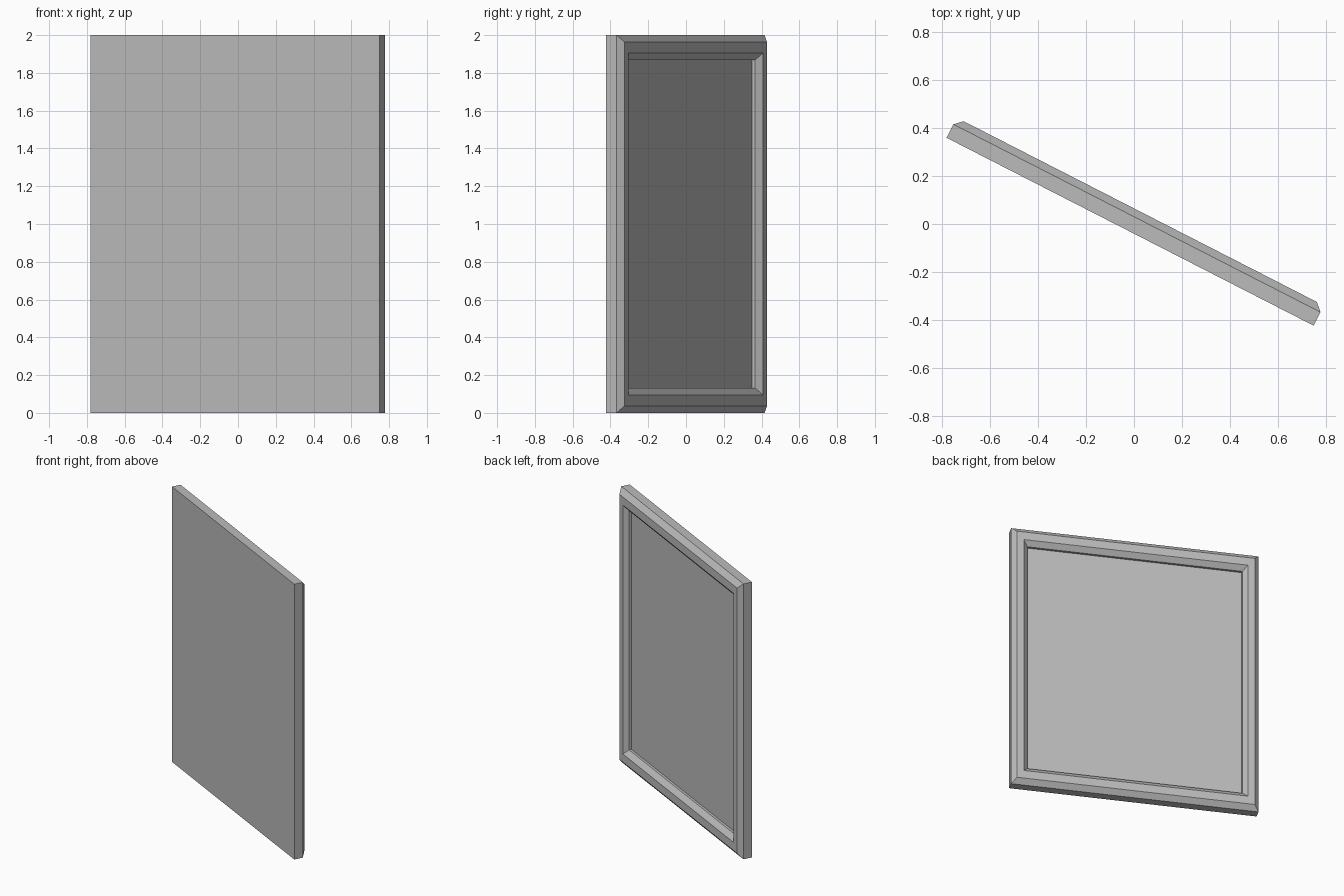
import bpy, bmesh, math

cube = bpy.data.objects.get("Cube")
if cube:
    bpy.data.objects.remove(cube, do_unlink=True)

HALF_W, HEIGHT = 0.86, 2.0
TURN = math.radians(-27.1)

grey = bpy.data.materials.new("plain grey")
grey.use_nodes = True
colour = (0.5, 0.5, 0.5, 1)
grey.diffuse_color = colour
grey.node_tree.nodes["Principled BSDF"].inputs["Base Color"].default_value = colour


def ring(bm, side_inset, end_inset, depth):
    """Rectangle of four vertices, inset from the outline."""
    x = HALF_W - side_inset
    low, high = end_inset, HEIGHT - end_inset
    corners = [(-x, low), (x, low), (x, high), (-x, high)]
    return [bm.verts.new((cx, depth, cz)) for cx, cz in corners]


# Moulding section, from the flat front round to the recessed back panel
section = [
    (0, 0, -0.036),            # front edge
    (0, 0, 0.027),             # outer side
    (0.033, 0.037, 0.058),     # outer chamfer
    (0.08, 0.096, 0.058),      # flat rim
    (0.113, 0.132, 0.028),     # inner chamfer
    (0.113, 0.132, 0.010),     # step down to the panel
]

bm = bmesh.new()
rings = [ring(bm, *point) for point in section]
bm.faces.new(rings[0])
for a, b in zip(rings, rings[1:]):
    for i in range(4):
        j = (i + 1) % 4
        bm.faces.new((a[i], a[j], b[j], b[i]))
bm.faces.new(rings[-1])
bmesh.ops.recalc_face_normals(bm, faces=bm.faces)

mesh = bpy.data.meshes.new("framed_panel")
bm.to_mesh(mesh)
bm.free()
mesh.materials.append(grey)
panel = bpy.data.objects.new("framed_panel", mesh)
panel.rotation_euler.z = TURN
bpy.context.collection.objects.link(panel)
